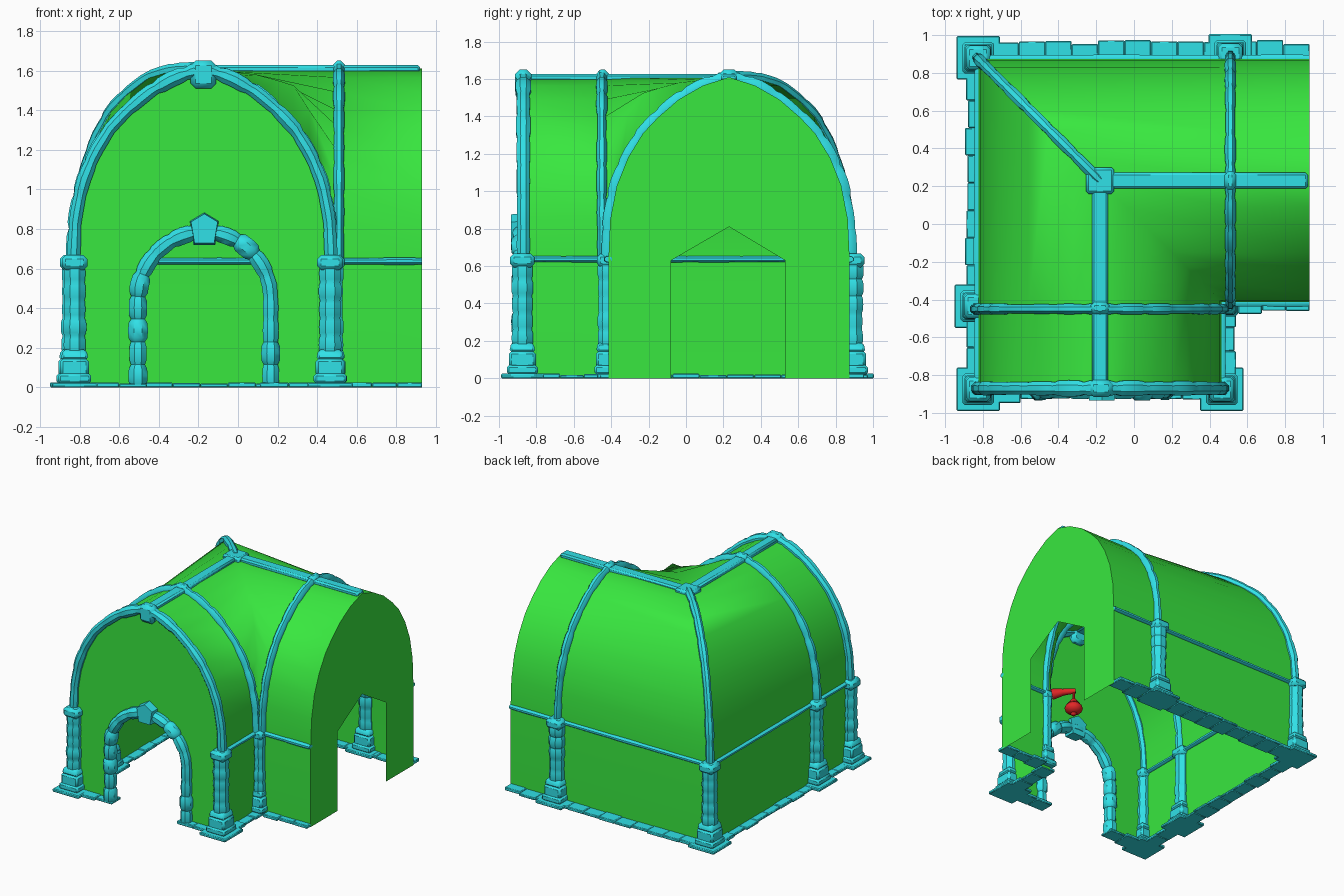
import bpy, bmesh, math, random
from mathutils import Vector as V, Matrix

if "Cube" in bpy.data.objects:
    bpy.data.objects.remove(bpy.data.objects["Cube"])
random.seed(4)

def material(name, c):
    m = bpy.data.materials.new(name)
    m.diffuse_color = (*c, 1)
    m.use_nodes = True
    m.node_tree.nodes["Principled BSDF"].inputs["Base Color"].default_value = m.diffuse_color
    return m
GREEN = material("plaster", (0.04, 0.8, 0.05))
CYAN = material("stone", (0.03, 0.75, 0.8))
RED = material("lamp_red", (0.75, 0.02, 0.02))

def finish(bm, name, mat, angle=40, fix=True):
    if fix:
        bmesh.ops.recalc_face_normals(bm, faces=bm.faces)
    me = bpy.data.meshes.new(name)
    bm.to_mesh(me)
    bm.free()
    ob = bpy.data.objects.new(name, me)
    bpy.context.collection.objects.link(ob)
    me.materials.append(mat)
    bpy.ops.object.select_all(action='DESELECT')
    ob.select_set(True)
    bpy.context.view_layer.objects.active = ob
    bpy.ops.object.shade_smooth_by_angle(angle=math.radians(angle))
    return ob

def box(bm, c, size, bev=0.01, taper=1.0, rot=0):
    vs = bmesh.ops.create_cube(bm, size=1)['verts']
    for v in vs:
        k = taper if v.co.z > 0 else 1
        v.co = V((v.co.x*size[0]*k, v.co.y*size[1]*k, v.co.z*size[2]))
    bmesh.ops.transform(bm, matrix=Matrix.Translation(c) @ Matrix.Rotation(rot, 4, 'Z'), verts=vs)
    es = list({e for v in vs for e in v.link_edges})
    bmesh.ops.bevel(bm, geom=es, offset=bev, segments=1, affect='EDGES')

def sample(pts, u):
    # point at fraction u of a polyline's length
    ls = [(b-a).length for a, b in zip(pts, pts[1:])]
    s = min(max(u, 0), 1)*sum(ls)
    for a, b, l in zip(pts, pts[1:], ls):
        if s <= l + 1e-7:
            return a.lerp(b, s/l)
        s -= l
    return pts[-1]

def stones(bm, pts, side, w, d, n, wob=0.1, pinch=0.86):
    # swept row of n rounded stones along a path
    pts = [V(p) for p in pts]
    side = V(side).normalized()
    rings = []
    for i in range(n):
        k = 1 + random.uniform(-wob, wob)
        for f, s in ((0.0, pinch), (0.18, k), (0.5, k*1.03), (0.82, k), (1.0, pinch)):
            if f == 1.0 and i < n-1:
                continue
            u = (i+f)/n
            p = sample(pts, u)
            t = (sample(pts, u+0.02)-sample(pts, u-0.02)).normalized()
            o = side.cross(t)
            ring = []
            for j in range(8):
                a = math.pi/8 + j*math.pi/4
                ring.append(bm.verts.new(p + side*math.cos(a)*w*s*1.06 + o*math.sin(a)*d*s*1.06))
            rings.append(ring)
    for a, b in zip(rings, rings[1:]):
        for j in range(8):
            bm.faces.new((a[j], a[(j+1) % 8], b[(j+1) % 8], b[j]))
    bm.faces.new(rings[0])
    bm.faces.new(rings[-1])

# vault profile: distance from ridge, height, bulge at hip, bulge at valley
CX, CY, FRONT, END = -0.18, 0.23, -0.87, 0.93
PROF = [(0, 1.61, 0, 0), (.14, 1.565, .04, .03), (.27, 1.49, .075, .09), (.38, 1.395, .085, .155),
        (.46, 1.31, .085, .215), (.54, 1.18, .07, .22), (.60, 1.03, .04, .15), (.635, .85, .01, .05),
        (.645, .63, 0, 0), (.645, 0, 0, 0)]
FULL = [(-d, z, h) for d, z, h, v in reversed(PROF)] + [(d, z, v) for d, z, h, v in PROF[1:]]

# L-shaped vault with walls
bm = bmesh.new()
secs = [[V((CX+d, y, z)) for d, z, b in FULL] for y in (FRONT, -0.44)]
secs += [[V((CX+d, CY-d, z+b)) for d, z, b in FULL]]
secs += [[V((x, CY-d, z)) for d, z, b in FULL] for x in (0.51, END)]
rows = [[bm.verts.new(p) for p in s] for s in secs]
for a, b in zip(rows, rows[1:]):
    for i in range(len(a)-1):
        bm.faces.new((a[i], b[i], b[i+1], a[i+1]))
bmesh.ops.remove_doubles(bm, verts=bm.verts, dist=0.0005)
vault = finish(bm, "vault_shell", GREEN, 60, fix=False)
# make the normals point outward
if sum(p.normal.z*p.area for p in vault.data.polygons) < 0:
    vault.data.flip_normals()

# end walls with door openings
R = 0.31
arch = [(R, 0)] + [(R*math.cos(math.pi*i/14), .45+R*math.sin(math.pi*i/14)) for i in range(15)] + [(-R, 0)]
bm = bmesh.new()
f = bm.faces.new([bm.verts.new((CX+d, FRONT, z)) for d, z, b in FULL] +
                 [bm.verts.new((-.17+x, FRONT, z)) for x, z in arch])
f.normal_update()
if f.normal.y > 0:
    f.normal_flip()
finish(bm, "front_wall", GREEN, fix=False)
bm = bmesh.new()
door = [(.53, 0), (.53, .63), (.23, .81), (-.08, .63), (-.08, 0)]
f = bm.faces.new([bm.verts.new((END, CY+d, z)) for d, z, b in FULL] +
                 [bm.verts.new((END, y, z)) for y, z in door])
f.normal_update()
if f.normal.x < 0:
    f.normal_flip()
finish(bm, "end_wall", GREEN, fix=False)

# arched ribs over the vault
RIB = [q for q in FULL if q[1] > 0.5]
for name, y, n, w in (("front_rib", FRONT, 15, .038), ("middle_rib", -0.45, 15, .027)):
    bm = bmesh.new()
    stones(bm, [(CX+d*1.01, y, z) for d, z, b in RIB], (0, 1, 0), w, .036, n, .14)
    finish(bm, name, CYAN)
bm = bmesh.new()
stones(bm, [(.51, CY-d*1.01, z) for d, z, b in RIB], (1, 0, 0), .027, .036, 15, .12)
finish(bm, "side_rib", CYAN)
bm = bmesh.new()
stones(bm, [(CX+d, CY-d, z+b) for d, z, b in RIB if d <= 0], (1, 1, 0), .03, .034, 8, .08)
finish(bm, "hip_rib", CYAN)

# ridge beams and bosses
bm = bmesh.new()
box(bm, (CX, (FRONT+CY)/2, 1.607), (.085, CY-FRONT, .04), .012)
box(bm, ((CX+.92)/2, CY, 1.607), (.92-CX, .085, .04), .012)
finish(bm, "ridge_beams", CYAN)
bm = bmesh.new()
box(bm, (CX, CY, 1.605), (.15, .14, .06), .015)
box(bm, (CX, -.445, 1.615), (.10, .065, .07), .02)
box(bm, (.51, CY, 1.615), (.06, .10, .07), .02)
box(bm, (-.175, FRONT, 1.58), (.13, .09, .14), .025)
finish(bm, "ridge_bosses", CYAN)

# pillars
for i, (x, y) in enumerate([(-.825, -.875), (.465, -.875), (-.835, -.435), (-.825, .88), (.51, .89), (.49, -.43)]):
    bm = bmesh.new()
    inner = i == 5
    k = .72 if inner else 1
    if not inner:
        box(bm, (x, y, .0125), (.23, .23, .025), .006)
    box(bm, (x, y, .045), (.165*k, .165*k, .05), .012)
    box(bm, (x, y, .10), (.145*k, .145*k, .09), .015)
    box(bm, (x, y, .165), (.14*k, .14*k, .05), .012, .85)
    stones(bm, [(x, y, .17), (x, y, .62)], (1, 0, 0), .056*k, .056*k, 5, .06, .92)
    box(bm, (x, y, .63), (.13*k, .13*k, .075), .02)
    finish(bm, f"pillar_{i+1}", CYAN)

# door arch with keystone
bm = bmesh.new()
r = .335
path = [(-.17-r, -.88, 0)] + [(-.17-r*math.cos(math.pi*i/16), -.88, .45+r*math.sin(math.pi*i/16))
                             for i in range(17)] + [(-.17+r, -.88, 0)]
stones(bm, path, (0, 1, 0), .048, .044, 17, .14, .82)
finish(bm, "door_arch", CYAN)
bm = bmesh.new()
out = [(-.055, .72), (.055, .72), (.075, .84), (0, .885), (-.075, .84)]
lo = [bm.verts.new((-.17+x, -.84, z)) for x, z in out]
hi = [bm.verts.new((-.17+x*.9, -.935, .8+(z-.8)*.9)) for x, z in out]
bm.faces.new(lo)
bm.faces.new(hi)
for j in range(5):
    bm.faces.new((lo[j], lo[(j+1) % 5], hi[(j+1) % 5], hi[j]))
finish(bm, "door_keystone", CYAN, 20)

# string course at wall top
bm = bmesh.new()
for x0, y0, x1, y1 in [(-.825, -.87, -.825, .875), (-.825, .875, .93, .875),
                       (.47, -.415, .93, -.415), (.465, -.87, .465, -.42)]:
    n = max(2, round((abs(x1-x0)+abs(y1-y0))/.3))
    stones(bm, [(x0, y0, .637), (x1, y1, .637)], (0, 0, 1), .017, .022, n, .08, .93)
finish(bm, "string_course", CYAN)

# paving slabs along the wall feet
bm = bmesh.new()
for x0, y0, x1, y1, w in [(-.825, -.8, -.825, .8, .12), (-.75, .885, .93, .885, .15), (.55, -.41, .93, -.41, .11),
                          (.475, -.8, .475, -.42, .12), (-.74, -.87, -.46, -.87, .13), (.11, -.87, .4, -.87, .13),
                          (.93, -.41, .93, -.41, .0)][:6]:
    a, b = V((x0, y0, 0)), V((x1, y1, 0))
    L = (b-a).length
    n = max(2, round(L/.14))
    for i in range(n):
        c = a.lerp(b, (i+.5)/n)
        h, ww = random.uniform(.018, .026), w*random.uniform(.88, 1.2)
        size = (L/n, ww, h) if y0 == y1 else (ww, L/n, h)
        box(bm, (c.x, c.y, h/2), size, .005)
finish(bm, "paving_slabs", CYAN)

# hanging lamp on the inner corner pillar
def cone(bm, a, b, r1, r2, seg=12):
    a, b = V(a), V(b)
    m = Matrix.Translation((a+b)/2) @ (b-a).to_track_quat('Z', 'Y').to_matrix().to_4x4()
    bmesh.ops.create_cone(bm, cap_ends=True, segments=seg, radius1=r1, radius2=r2, depth=(b-a).length, matrix=m)
bm = bmesh.new()
cone(bm, (.46, -.40, .64), (.40, -.34, .655), .042, .026)
cone(bm, (.40, -.34, .655), (.335, -.275, .66), .026, .018)
finish(bm, "lamp_bracket", RED)
bm = bmesh.new()
cone(bm, (.345, -.285, .66), (.345, -.285, .57), .009, .009, 8)
cone(bm, (.345, -.285, .545), (.345, -.285, .59), .05, .014)
bmesh.ops.create_uvsphere(bm, u_segments=14, v_segments=8, radius=.068,
                          matrix=Matrix.Translation((.345, -.285, .51)) @ Matrix.Diagonal((1, 1, .68, 1)))
cone(bm, (.345, -.285, .45), (.345, -.285, .475), .012, .03)
finish(bm, "lamp", RED)
